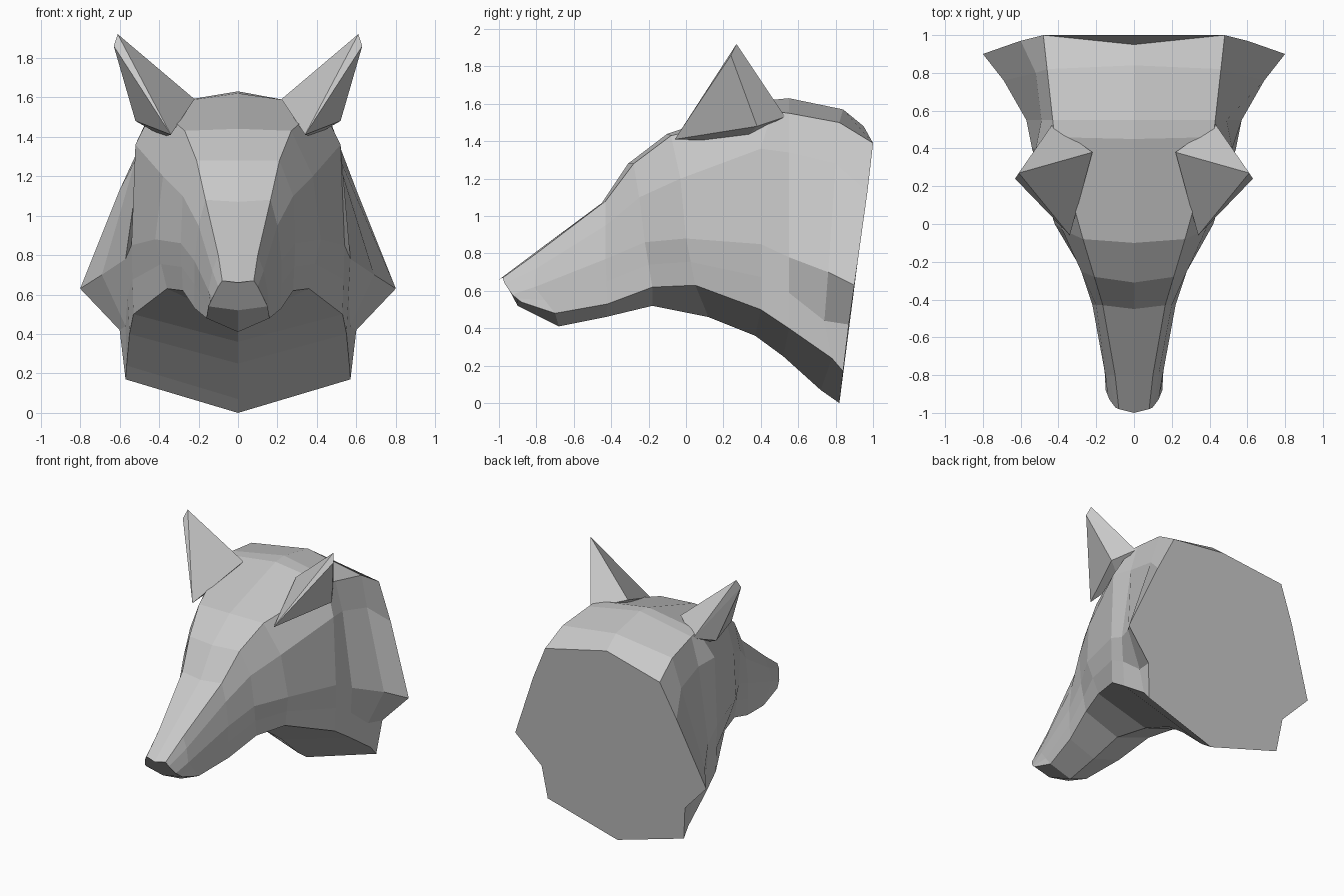
import bpy, bmesh

if "Cube" in bpy.data.objects:
    bpy.data.objects.remove(bpy.data.objects["Cube"])

fur = bpy.data.materials.new("plain grey")
fur.diffuse_color = (0.58, 0.58, 0.58, 1)
fur.use_nodes = True
fur.node_tree.nodes["Principled BSDF"].inputs["Base Color"].default_value = fur.diffuse_color


def finish(bm, name):
    bmesh.ops.recalc_face_normals(bm, faces=bm.faces)
    mesh = bpy.data.meshes.new(name)
    bm.to_mesh(mesh)
    bm.free()
    mesh.materials.append(fur)
    obj = bpy.data.objects.new(name, mesh)
    bpy.context.collection.objects.link(obj)
    return obj


# Head: contour lines that run from the nose to the cut back of the neck
crown = [(-1, .66), (-.8, .81), (-.45, 1.07), (-.31, 1.28), (-.1, 1.44),
         (.45, 1.62), (.55, 1.63), (.84, 1.57), (.95, 1.48)]
keel = [(-.9, .52), (-.68, .41), (-.43, .46), (-.18, .52), (.12, .46),
        (.37, .36), (.52, .25), (.72, .07), (.82, 0)]
top_edge = [(.08, -.98, .67), (.1, -.8, .8), (.165, -.43, 1.08), (.21, -.28, 1.28),
            (.27, -.08, 1.43), (.42, .46, 1.56), (.43, .55, 1.55), (.46, .82, 1.5),
            (.48, 1, 1.39)]
temple = [(.1, -.97, .64), (.13, -.8, .72), (.2, -.43, .95), (.28, -.25, 1.1),
          (.38, -.03, 1.2), (.52, .4, 1.36), (.49, .55, 1.34), (.52, .8, 1.28),
          (.6, .97, 1.13)]
cheek = [(.13, -.93, .58), (.15, -.81, .62), (.22, -.43, .77), (.29, -.22, .86),
         (.42, 0, .88), (.54, .4, .85), (.57, .55, .78), (.69, .76, .7),
         (.8, .9, .63)]
jaw = [(.15, -.88, .54), (.16, -.7, .48), (.22, -.42, .53), (.28, -.18, .62),
       (.36, .05, .63), (.53, .4, .5), (.55, .55, .4), (.565, .78, .24),
       (.57, .84, .17)]
# Notch below the cheek fur; ahead of the fur it lies midway from cheek to jaw
notch = [tuple((a + b) / 2 for a, b in zip(c, j)) for c, j in zip(cheek, jaw)]
notch[-2:] = [(.57, .74, .44), (.6, .87, .42)]

bm = bmesh.new()
rings = []
for i in range(len(crown)):
    side = [line[i] for line in (top_edge, temple, cheek, notch, jaw)]
    loop = [(0, *crown[i])] + side + [(0, *keel[i])]
    loop += [(-x, y, z) for x, y, z in reversed(side)]
    rings.append([bm.verts.new(p) for p in loop])
for a, b in zip(rings, rings[1:]):
    for k in range(len(a)):
        n = (k + 1) % len(a)
        bm.faces.new((a[k], a[n], b[n], b[k]))
bm.faces.new(rings[0])
bm.faces.new(rings[-1])
finish(bm, "head")

# Ears: faceted, splayed out from the sides of the crown
ear = [(.22, .38, 1.59), (.34, -.06, 1.41), (.52, .38, 1.48), (.43, .53, 1.53),
       (.61, .27, 1.92), (.63, .24, 1.86), (.38, .3, 1.4)]
for name, s in (("right_ear", 1), ("left_ear", -1)):
    bm = bmesh.new()
    points = [bm.verts.new((s * x, y, z)) for x, y, z in ear]
    bmesh.ops.convex_hull(bm, input=points)
    finish(bm, name)
